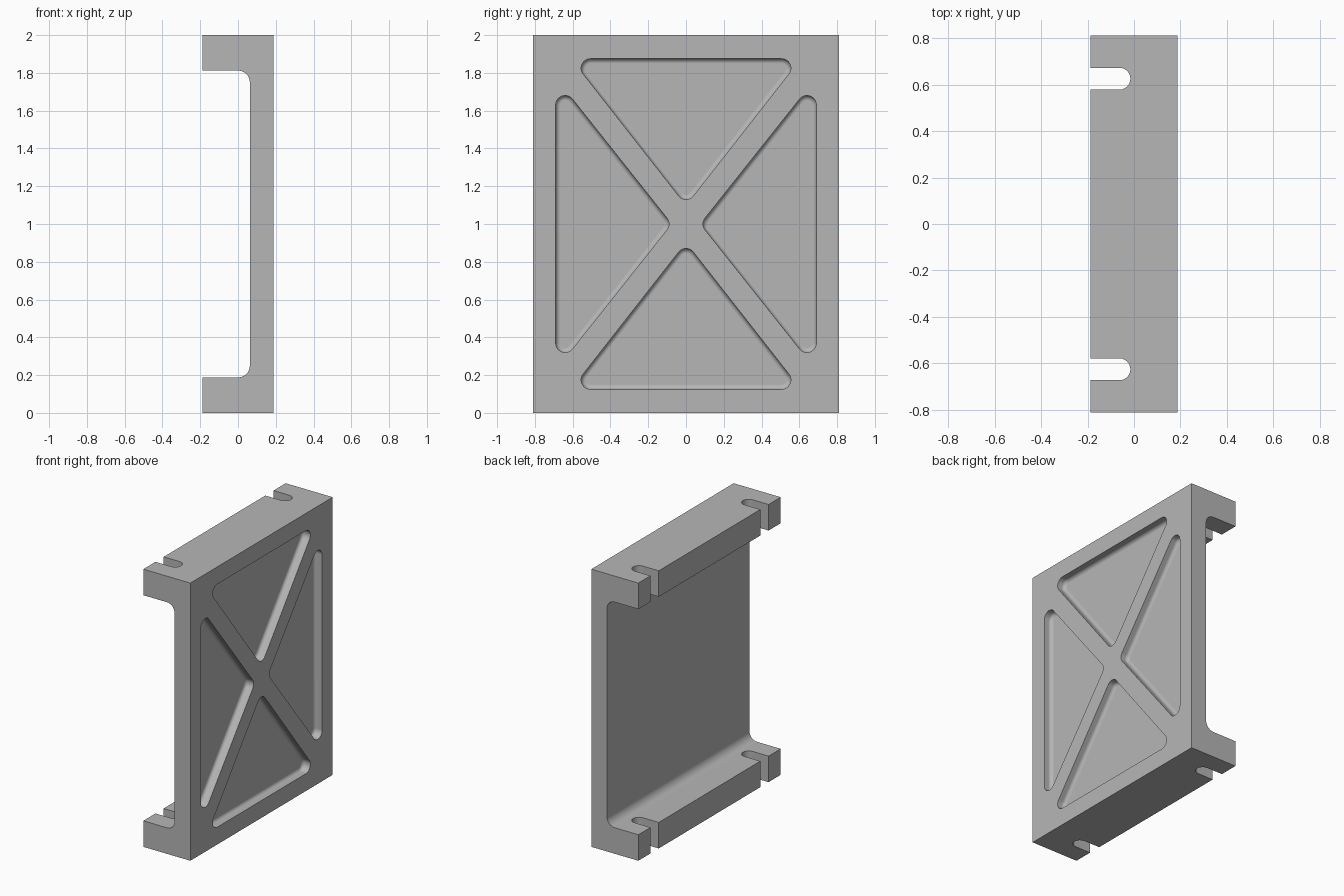
import bpy
import bmesh
from math import atan2, cos, sin, pi

if "Cube" in bpy.data.objects:
    bpy.data.objects.remove(bpy.data.objects["Cube"], do_unlink=True)

W, D, H = 0.375, 1.62, 2.0      # overall size
WALL = 0.125                    # web thickness
FLANGE = 0.1875                 # flange thickness
POCKET = 0.06                   # pocket depth
FILLET = 0.025                  # fillet at the pocket floor

grey = bpy.data.materials.new("metal grey")
grey.use_nodes = True
grey.diffuse_color = (0.47, 0.47, 0.47, 1)
grey.node_tree.nodes["Principled BSDF"].inputs["Base Color"].default_value = grey.diffuse_color


def rounded_loop(centres, r, steps=12):
    """Outline at distance r around a counter-clockwise polygon of centres."""
    pts, n = [], len(centres)
    for i, (u, v) in enumerate(centres):
        pu, pv = centres[i - 1]
        nu, nv = centres[(i + 1) % n]
        a = atan2(v - pv, u - pu) - pi / 2
        turn = (atan2(nv - v, nu - u) - pi / 2 - a) % (2 * pi)
        for k in range(steps + 1):
            t = a + turn * k / steps
            pts.append((u + r * cos(t), v + r * sin(t)))
    return pts


def loft(name, centres, layers, place):
    """Solid through rounded outlines; layers are (height, radius) pairs."""
    bm = bmesh.new()
    rings = [[bm.verts.new(place(u, v, h)) for u, v in rounded_loop(centres, r)]
             for h, r in layers]
    for low, high in zip(rings, rings[1:]):
        for i in range(len(low)):
            j = (i + 1) % len(low)
            bm.faces.new((low[i], low[j], high[j], high[i]))
    bm.faces.new(rings[0])
    bm.faces.new(rings[-1])
    bmesh.ops.recalc_face_normals(bm, faces=bm.faces)
    mesh = bpy.data.meshes.new(name)
    bm.to_mesh(mesh)
    bm.free()
    mesh.materials.append(grey)
    obj = bpy.data.objects.new(name, mesh)
    bpy.context.collection.objects.link(obj)
    obj.hide_render = True
    return obj


# Solid block
bpy.ops.mesh.primitive_cube_add(size=1, location=(0, 0, H / 2))
body = bpy.context.object
body.name = "bracket_body"
body.scale = (W, D, H)
bpy.ops.object.transform_apply(location=True, rotation=False, scale=True)
body.data.materials.append(grey)

cutters = []

# Channel between the flanges, with filleted inner corners
R = 0.0625
x_in = W / 2 - WALL - R
z0, z1 = FLANGE + R, H - FLANGE - R
cutters.append(loft("channel_cutter", [(-0.5, z0), (x_in, z0), (x_in, z1), (-0.5, z1)],
                    [(-1, R), (1, R)], lambda u, v, h: (u, h, v)))

# Open-ended bolt slots through both flanges
for y in (-0.625, 0.625):
    cutters.append(loft("slot_cutter", [(-0.5, y), (-0.0625, y)],
                        [(-0.1, 0.047), (H + 0.1, 0.047)], lambda u, v, h: (u, v, h)))

# Four triangular pockets around the cross ribs, with filleted floors
r = 0.05
floor = W / 2 - POCKET
layers = [(floor + FILLET * (1 - cos(a)), r - FILLET * (1 - sin(a)))
          for a in (pi / 2 * k / 6 for k in range(7))] + [(W / 2 + 0.05, r)]
top_tri = [(0, 0.18), (0.505, 0.825), (-0.505, 0.825)]
side_tri = [(0.14, 0), (0.64, -0.63), (0.64, 0.63)]
for tri in (top_tri, side_tri):
    for s in (1, -1):
        cutters.append(loft("pocket_cutter", [(s * u, s * v) for u, v in tri], layers,
                            lambda u, v, h: (h, u, H / 2 + v)))

# Cut the block and shade it
for cutter in cutters:
    mod = body.modifiers.new("cut", 'BOOLEAN')
    mod.operation = 'DIFFERENCE'
    mod.solver = 'EXACT'
    mod.object = cutter
    bpy.ops.object.modifier_apply(modifier=mod.name)
for cutter in cutters:
    bpy.data.objects.remove(cutter, do_unlink=True)
bpy.ops.object.shade_smooth_by_angle(angle=pi / 6)
weighted = body.modifiers.new("weighted_normals", 'WEIGHTED_NORMAL')
weighted.keep_sharp = True
